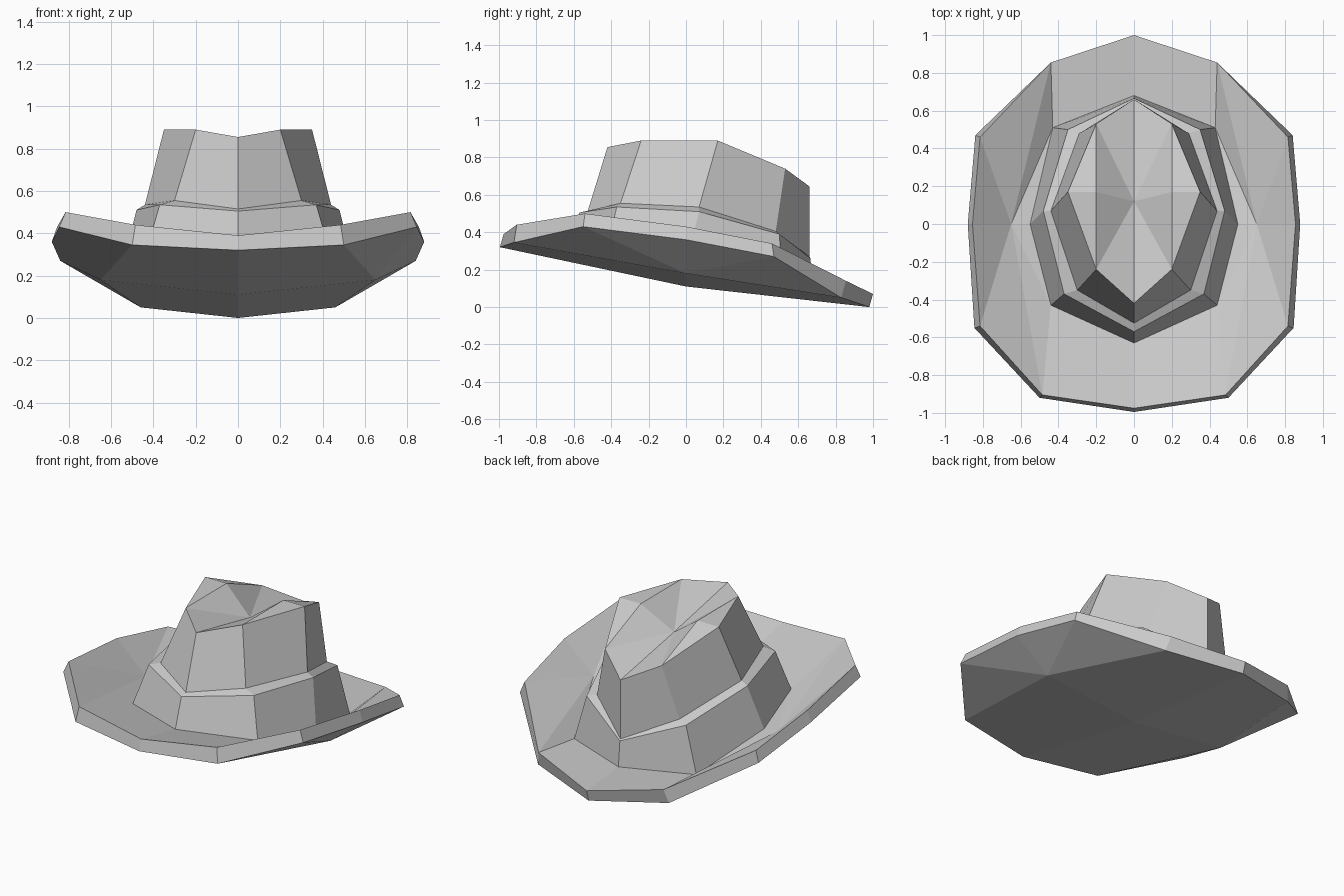
import bpy
import bmesh

cube = bpy.data.objects.get("Cube")
if cube:
    bpy.data.objects.remove(cube)

felt = bpy.data.materials.new("grey_felt")
felt.use_nodes = True
felt.diffuse_color = (0.6, 0.6, 0.6, 1)
felt.node_tree.nodes["Principled BSDF"].inputs["Base Color"].default_value = (0.6, 0.6, 0.6, 1)


def build(name, strips):
    """Join pairs of half rings (front to back) with faces, then mirror across x."""
    bm = bmesh.new()
    verts = {}

    def vert(p):
        if p not in verts:
            verts[p] = bm.verts.new(p)
        return verts[p]

    for low, high in strips:
        for i in range(len(low) - 1):
            corners = dict.fromkeys([low[i], low[i + 1], high[i + 1], high[i]])
            if len(corners) > 2:
                bm.faces.new([vert(p) for p in corners])
    mesh = bpy.data.meshes.new(name)
    bm.to_mesh(mesh)
    bm.free()
    mesh.materials.append(felt)
    obj = bpy.data.objects.new(name, mesh)
    bpy.context.collection.objects.link(obj)
    mirror = obj.modifiers.new("mirror", "MIRROR")
    mirror.use_clip = True
    return obj


# Half rings, each running from the front around the left side to the back
rim_low = [(0, -0.995, 0.32), (0.5, -0.92, 0.345), (0.845, -0.55, 0.43), (0.88, 0, 0.36),
           (0.84, 0.47, 0.27), (0.46, 0.83, 0.05), (0, 0.98, 0)]
rim_top = [(0, -0.975, 0.39), (0.485, -0.905, 0.44), (0.815, -0.54, 0.5), (0.855, 0, 0.43),
           (0.815, 0.46, 0.34), (0.44, 0.855, 0.14), (0, 1, 0.07)]
band_low = [(0, -0.63, 0.32), (0.44, -0.43, 0.29), (0.55, 0, 0.23), (0.43, 0.51, 0.1), (0, 0.68, 0.1)]
band_top = [(0, -0.57, 0.505), (0.37, -0.37, 0.535), (0.48, 0.07, 0.51), (0.35, 0.5, 0.39), (0, 0.665, 0.26)]
wall_low = [(0, -0.525, 0.515), (0.3, -0.35, 0.555), (0.44, 0.07, 0.535), (0.29, 0.48, 0.405), (0, 0.66, 0.27)]
wall_top = [(0, -0.42, 0.855), (0.2, -0.24, 0.89), (0.35, 0.17, 0.89), (0.2, 0.53, 0.74), (0, 0.66, 0.645)]

# Brim: rolled edge, upper side meeting the band, and a bowl-like underside
fold_top, fold_low, keel = (0.65, 0, 0.245), (0.65, 0, 0.18), (0, 0, 0.11)
r, a = rim_top, band_low
build("brim", [
    (rim_low, rim_top),
    ([r[0], r[1]] + r[1:6] + [r[5], r[6]], a[:2] + [fold_top] * 5 + a[3:]),
    ([a[1], fold_top, a[3]], a[1:4]),
    ([keel] + [fold_low] * 5 + [keel], rim_low),
])

# Band with its narrow upper ledge
build("hat_band", [(band_low, band_top), (band_top, wall_low)])

# Crown: sloping wall, flat shoulders and a pinched hollow
shoulder, hollow = (0.2, 0.17, 0.89), (0, 0.12, 0.745)
w = wall_top
build("crown", [
    (wall_low, wall_top),
    (w[1:4], [w[1], shoulder, w[3]]),
    ([w[0], w[1], shoulder, w[3], w[4]], [hollow] * 5),
])
